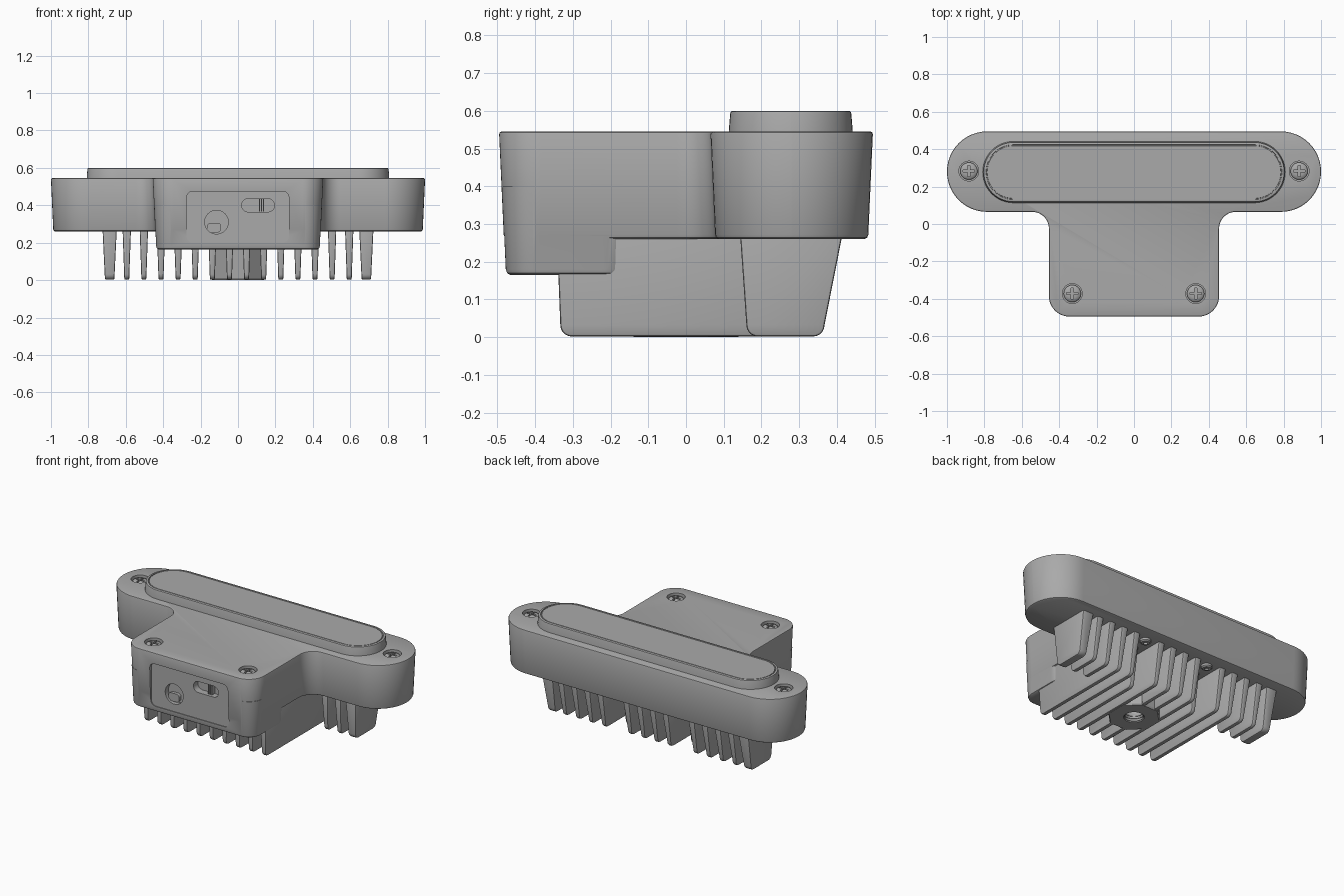
import bpy, bmesh, math
from mathutils import Vector, Matrix

if "Cube" in bpy.data.objects:
    bpy.data.objects.remove(bpy.data.objects["Cube"], do_unlink=True)

grey = bpy.data.materials.new("plain grey")
grey.use_nodes = True
GREY = (0.4, 0.4, 0.4, 1)
grey.diffuse_color = GREY
grey.node_tree.nodes["Principled BSDF"].inputs["Base Color"].default_value = GREY


def finish(name, bm):
    bmesh.ops.recalc_face_normals(bm, faces=bm.faces)
    mesh = bpy.data.meshes.new(name)
    bm.to_mesh(mesh)
    bm.free()
    mesh.materials.append(grey)
    ob = bpy.data.objects.new(name, mesh)
    bpy.context.collection.objects.link(ob)
    return ob


def activate(ob):
    bpy.ops.object.select_all(action='DESELECT')
    ob.select_set(True)
    bpy.context.view_layer.objects.active = ob


def smooth(ob, angle=35):
    activate(ob)
    bpy.ops.object.shade_smooth_by_angle(angle=math.radians(angle))


def combine(ob, tool, operation='DIFFERENCE', keep=False):
    mod = ob.modifiers.new("combine", 'BOOLEAN')
    mod.operation, mod.object, mod.solver = operation, tool, 'EXACT'
    activate(ob)
    bpy.ops.object.modifier_apply(modifier=mod.name)
    if not keep:
        bpy.data.objects.remove(tool, do_unlink=True)


def outline(corners, inset, steps=12):
    """Rounded right-angled outline, counter-clockwise, moved inward."""
    pts = []
    for i, (x, y, r) in enumerate(corners):
        p = Vector((x, y))
        u = (Vector(corners[i - 1][:2]) - p).normalized()
        v = (Vector(corners[(i + 1) % len(corners)][:2]) - p).normalized()
        side = 1 if v.x * u.y - v.y * u.x > 0 else -1
        p += side * inset * (u + v)
        r = max(r - side * inset, 0.001)
        for k in range(steps + 1):
            t = math.pi / 2 * k / steps
            pts.append(p + r * (u + v) - r * (v * math.cos(t) + u * math.sin(t)))
    return pts


def rings_solid(name, loops, matrix=None):
    """Bridge equal loops of 3D points and cap both ends."""
    bm = bmesh.new()
    rows = [[bm.verts.new(p) for p in loop] for loop in loops]
    n = len(rows[0])
    for a, b in zip(rows, rows[1:]):
        for i in range(n):
            j = (i + 1) % n
            bm.faces.new((a[i], a[j], b[j], b[i]))
    bm.faces.new(rows[0])
    bm.faces.new(rows[-1])
    if matrix:
        bm.transform(matrix)
    return finish(name, bm)


def prism(name, corners, levels, matrix=None):
    return rings_solid(name, [[(p.x, p.y, z) for p in outline(corners, d)]
                              for z, d in levels], matrix)


def rect(x0, x1, y0, y1, r):
    return [(x0, y0, r), (x1, y0, r), (x1, y1, r), (x0, y1, r)]


def lathe(name, x, y, profile, sides=32, turn=0.0):
    return rings_solid(name, [[(x + r * math.cos(turn + math.tau * i / sides),
                                y + r * math.sin(turn + math.tau * i / sides), z)
                               for i in range(sides)] for r, z in profile])


# T-shaped housing with drafted walls
half = [(0.455, -0.495, 0.11), (0.455, 0.065, 0.09),
        (1, 0.065, 0.2145), (1, 0.495, 0.2145)]
tee = half + [(-x, y, r) for x, y, r in reversed(half)]
body = prism("housing", tee, [(0.545, 0.007), (0.543, 0.002), (0.538, 0),
                              (0.272, 0.012), (0.264, 0.015), (0.26, 0.022)])

# Deeper block under the front of the stem
block = prism("front_block", rect(-0.455, 0.455, -0.495, -0.12, 0.1),
              [(0.4, 0.0075), (0.18, 0.0175), (0.17, 0.021), (0.165, 0.029)])
combine(body, block, 'UNION')

# Connector recess, round socket and slot in the front wall
to_front = Matrix.Rotation(math.pi / 2, 4, 'X')
for corners, depth in ((rect(-0.275, 0.272, 0.2, 0.475, 0.035), 0.474),
                       (rect(-0.178, -0.052, 0.247, 0.373, 0.0629), 0.44),
                       (rect(0.02, 0.195, 0.365, 0.435, 0.0345), 0.43)):
    combine(body, prism("cutter", corners, [(depth, 0), (0.6, 0)], to_front))

# Screw wells
screws = [(s * x, y) for s in (-1, 1) for x, y in ((0.883, 0.283), (0.33, -0.372))]
for x, y in screws:
    combine(body, lathe("cutter", x, y, [(0.053, 0.515), (0.053, 0.6)]))
smooth(body)

# Socket and slot fittings
smooth(prism("socket_tongue", rect(-0.165, -0.09, 0.255, 0.306, 0.02),
             [(0.43, 0), (0.46, 0)], to_front))
for i in range(3):
    x = 0.112 + i * 0.011
    prism("slot_contact", rect(x, x + 0.006, 0.367, 0.433, 0.001),
          [(0.42, 0), (0.462, 0)], to_front)

# Raised window with a rim
smooth(prism("window", rect(-0.81, 0.81, 0.112, 0.443, 0.165),
             [(0.53, 0), (0.592, 0.005), (0.598, 0.007), (0.6, 0.012),
              (0.6, 0.019), (0.594, 0.02), (0.594, 0.024), (0.599, 0.025)]))

# Cross-head screws
for x, y in screws:
    head = lathe("screw", x, y, [(0.046, 0.51), (0.046, 0.528), (0.04, 0.535),
                                 (0.025, 0.539), (0.01, 0.54)])
    for w, h in ((0.03, 0.006), (0.006, 0.03)):
        combine(head, prism("cutter", rect(x - w, x + w, y - h, y + h, 0.002),
                            [(0.523, 0), (0.56, 0)]))
    smooth(head)


# Cooling fins, thinner toward the tip
def fin(x, thick, thin, top, tip):
    r, low = 0.03, 0.002
    prof = [(top[0], 0.29)]
    for k in range(6):
        t = math.pi / 2 * k / 5
        prof.append((tip[0] + r - r * math.cos(t), low + r - r * math.sin(t)))
    for k in range(6):
        t = math.pi / 2 * k / 5
        prof.append((tip[1] - r + r * math.sin(t), low + r - r * math.cos(t)))
    prof.append((top[1], 0.29))
    width = lambda z: (thin + (thick - thin) * z / 0.26) / 2
    ob = rings_solid("cooling_fin", [[(x + s * width(z), y, z) for y, z in prof]
                                     for s in (-1, 1)])
    mod = ob.modifiers.new("soft edges", 'BEVEL')
    mod.width, mod.segments, mod.limit_method = 0.007, 2, 'ANGLE'
    mod.angle_limit = math.radians(50)
    activate(ob)
    bpy.ops.object.modifier_apply(modifier=mod.name)
    return ob


well = lathe("cutter", 0, 0, [(0.06, -0.05), (0.06, 0.07)])
hub_space = lathe("cutter", 0, 0, [(0.125, -0.05), (0.125, 0.07)])
for i in range(8):
    for s in (-1, 1):
        x = s * (0.0457 + 0.0915 * i)
        wide = (0.075, 0.05) if i == 7 else (0.044, 0.026)
        front = (0.142, 0.16) if i > 4 else (-0.343, -0.333)
        back = (0.29, 0.26) if i == 2 else (0.418, 0.367)
        ob = fin(x, *wide, (front[0], back[0]), (front[1], back[1]))
        if i == 0:
            combine(ob, hub_space, keep=True)
        smooth(ob)

# Threaded mounting hub
hub = lathe("mount_hub", 0, 0, [(0.165, 0.28), (0.156, 0.01), (0.15, 0)],
            8, math.pi / 8)
combine(hub, well)
smooth(hub, 25)
bpy.data.objects.remove(hub_space, do_unlink=True)
for i in range(3):
    z = 0.012 + i * 0.016
    bpy.ops.mesh.primitive_torus_add(location=(0, 0, z), major_radius=0.059,
                                     minor_radius=0.006, major_segments=32,
                                     minor_segments=6)
    thread = bpy.context.object
    thread.name = "mount_thread"
    thread.data.materials.append(grey)
    smooth(thread, 60)

# Small screws under the housing
for s in (-1, 1):
    smooth(lathe("under_screw", s * 0.229, 0.375,
                 [(0.032, 0.27), (0.032, 0.247), (0.025, 0.24), (0.012, 0.238),
                  (0.012, 0.25)], 24))
